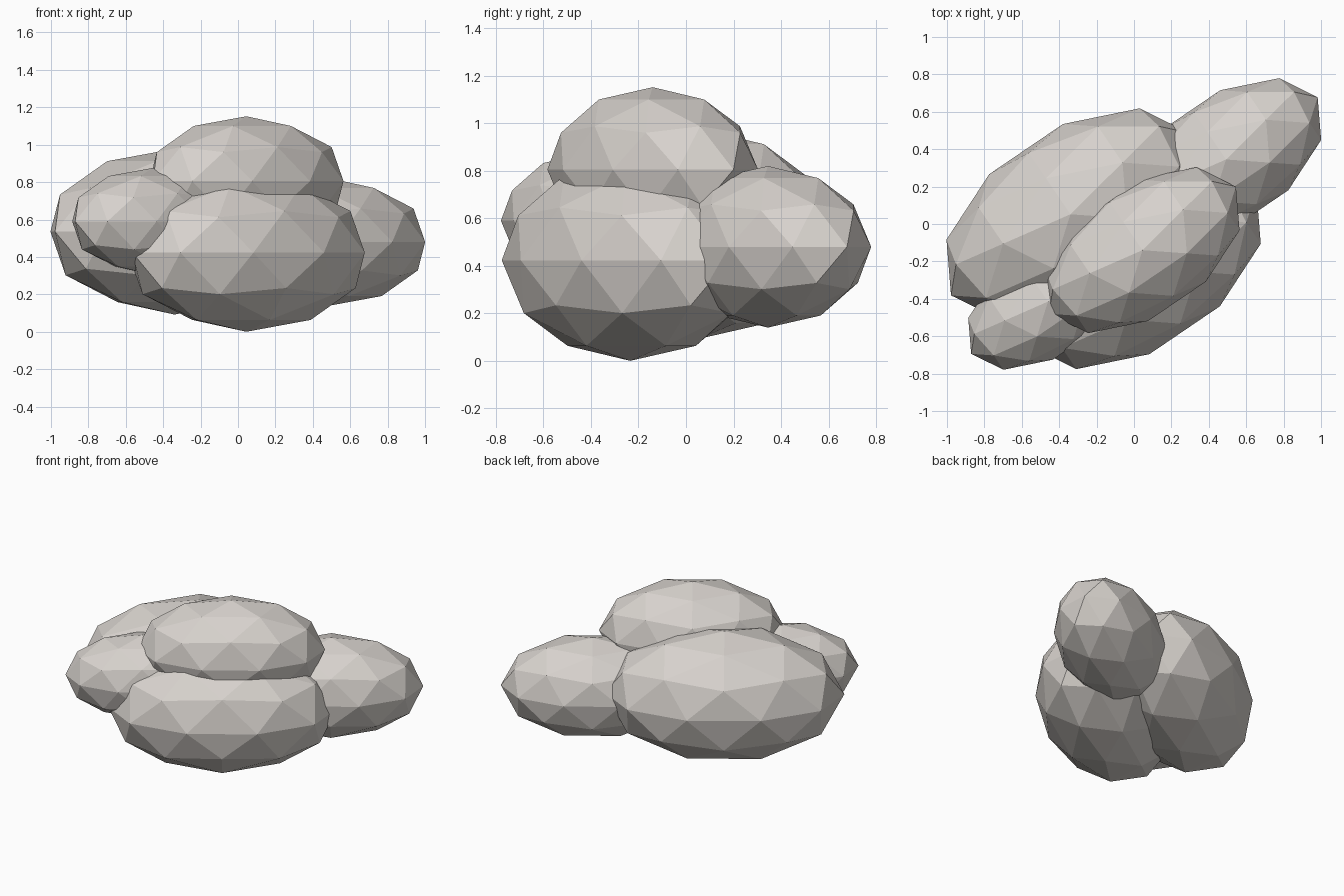
import bpy
import math

if "Cube" in bpy.data.objects:
    bpy.data.objects.remove(bpy.data.objects["Cube"])

# One pale warm grey for the whole cloud
mat = bpy.data.materials.new("pale_warm_grey")
mat.diffuse_color = (0.68, 0.645, 0.61, 1.0)
mat.use_nodes = True
mat.node_tree.nodes["Principled BSDF"].inputs["Base Color"].default_value = mat.diffuse_color

STRETCH = 1.742              # every puff is drawn out along the same diagonal
TURN = math.radians(124.2)   # local y axis turned onto that diagonal


def puff(name, centre, radius):
    """Low-poly ball stretched along the cloud's diagonal."""
    bpy.ops.mesh.primitive_ico_sphere_add(subdivisions=2, radius=1.0, location=centre)
    ob = bpy.context.object
    ob.name = name
    ob.scale = (radius, radius * STRETCH, radius)
    ob.rotation_euler = (0, 0, TURN)
    ob.data.materials.append(mat)
    bpy.ops.object.shade_flat()
    return ob


# Puffs of the cloud: centre and radius
puff("base_puff", (0.045, -0.235, 0.423), 0.423)
puff("top_puff", (0.045, -0.14, 0.805), 0.347)
puff("back_puff", (-0.34, 0.052, 0.535), 0.443)
puff("right_puff", (0.492, 0.345, 0.48), 0.34)
puff("left_puff", (-0.46, -0.415, 0.59), 0.285)
